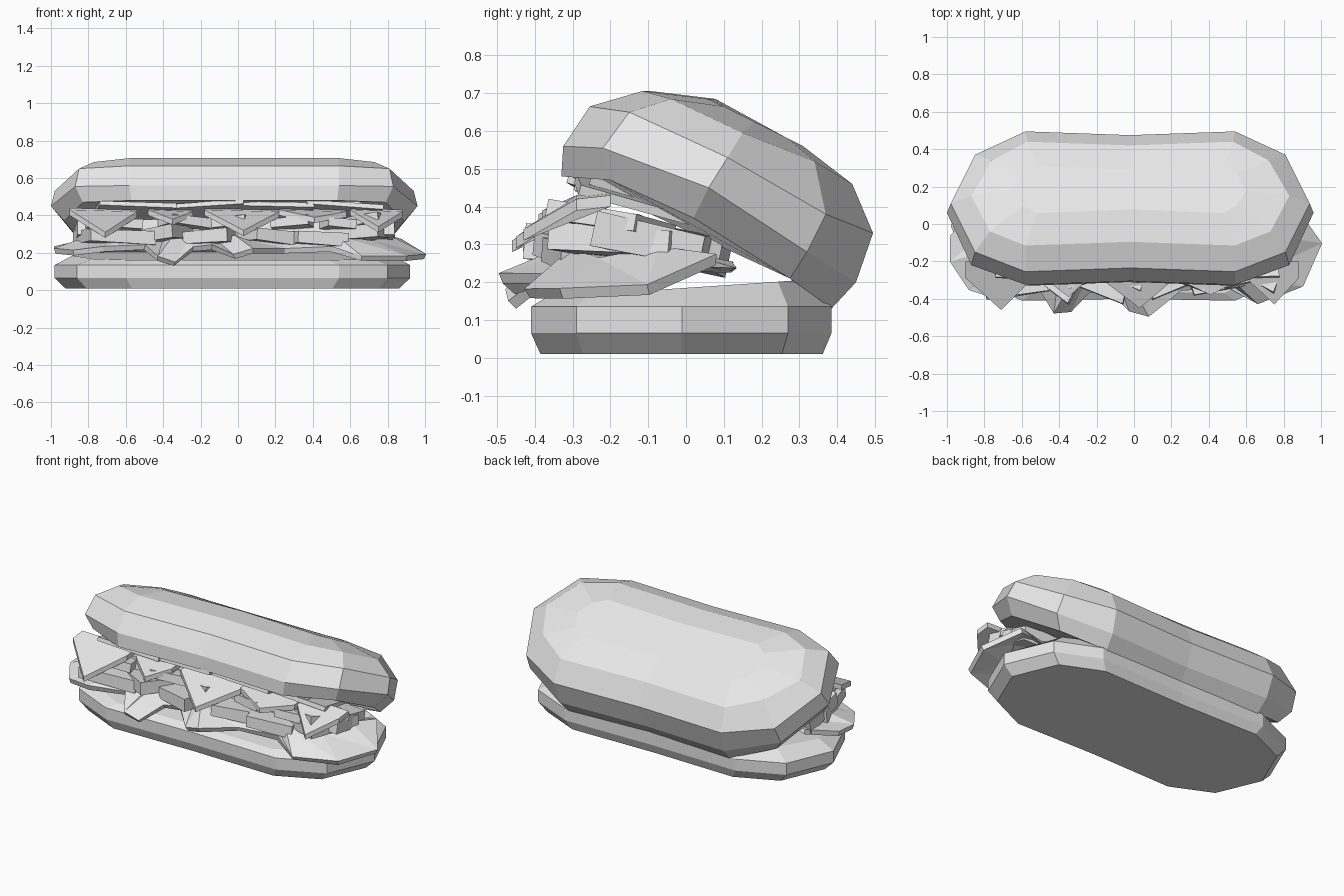
import bpy, bmesh
from math import radians
from mathutils import Euler, Vector

if "Cube" in bpy.data.objects:
    bpy.data.objects.remove(bpy.data.objects["Cube"])

grey = bpy.data.materials.new("light_grey")
grey.use_nodes = True
grey.diffuse_color = (0.8, 0.8, 0.8, 1)
grey.node_tree.nodes["Principled BSDF"].inputs["Base Color"].default_value = grey.diffuse_color


def finish(name, bm):
    bmesh.ops.recalc_face_normals(bm, faces=bm.faces)
    mesh = bpy.data.meshes.new(name)
    bm.to_mesh(mesh)
    bm.free()
    mesh.materials.append(grey)
    obj = bpy.data.objects.new(name, mesh)
    bpy.context.collection.objects.link(obj)
    return obj


def bun(name, rings, shift, dent):
    """Loft mirrored half rings, each running from front to back, with a dented middle."""
    bm = bmesh.new()
    loops = []
    for half in rings:
        (_, fy, fz), (_, by, bz) = half[0], half[-1]
        points = [(0, fy + dent, fz)] + half + [(0, by - dent, bz)]
        points += [(-x, y, z) for x, y, z in reversed(half)]
        loops.append([bm.verts.new((x + shift, y, z)) for x, y, z in points])
    for low, high in zip(loops, loops[1:]):
        for i in range(len(low)):
            j = (i + 1) % len(low)
            bm.faces.new((low[i], low[j], high[j], high[i]))
    bm.faces.new(loops[0])
    bm.faces.new(loops[-1])
    return finish(name, bm)


def slab(name, centre, size, turn):
    """Tapered, turned block."""
    bm = bmesh.new()
    bmesh.ops.create_cube(bm, size=1)
    rot = Euler([radians(a) for a in turn]).to_matrix()
    for v in bm.verts:
        taper = 0.9 if v.co.x * v.co.y > 0 else 1.05
        v.co = rot @ Vector([c * s * taper for c, s in zip(v.co, size)]) + Vector(centre)
    return finish(name, bm)


def leaf(name, points, thickness):
    """Flat polygon pulled straight down into a thin leaf."""
    bm = bmesh.new()
    top = bm.faces.new([bm.verts.new(p) for p in points])
    out = bmesh.ops.extrude_face_region(bm, geom=[top], use_keep_orig=True)
    for v in out["geom"]:
        if isinstance(v, bmesh.types.BMVert):
            v.co.z -= thickness
    return finish(name, bm)


# Bottom bun: one outline, scaled at each level
outline = [(0.57, -0.41), (0.83, -0.29), (0.95, -0.01), (0.83, 0.27), (0.57, 0.385)]
levels = [(0.94, 0.01, 0), (1, 0.065, 0), (1, 0.135, 0), (0.9, 0.185, 0.06)]
bun("bottom_bun", [[(x * s, y * s, z + y * tilt) for x, y in outline]
                   for s, z, tilt in levels], -0.03, 0.01)

# Top bun: tilted rings from the underside to the crown
bun("top_bun", [
    [(0.55, -0.33, 0.48), (0.81, -0.2, 0.47), (0.91, 0.02, 0.37), (0.78, 0.275, 0.21), (0.54, 0.385, 0.13)],
    [(0.56, -0.325, 0.56), (0.85, -0.22, 0.555), (0.98, 0.06, 0.45), (0.84, 0.32, 0.28), (0.55, 0.45, 0.2)],
    [(0.56, -0.255, 0.665), (0.83, -0.15, 0.65), (0.96, 0.11, 0.53), (0.83, 0.37, 0.38), (0.56, 0.495, 0.33)],
    [(0.56, -0.115, 0.706), (0.75, -0.04, 0.685), (0.85, 0.15, 0.595), (0.74, 0.34, 0.52), (0.55, 0.44, 0.46)],
    [(0.5, 0.058, 0.685), (0.57, 0.1, 0.665), (0.62, 0.18, 0.625), (0.57, 0.27, 0.58), (0.5, 0.31, 0.56)],
], -0.02, 0.02)

# Lower lettuce: wavy rim rising to an inner ridge, then to the core
rim = [(0.87, 0.08, 0.26), (1, -0.1, 0.18), (0.9, -0.33, 0.17), (0.66, -0.42, 0.17),
       (0.5, -0.34, 0.22), (0.25, -0.35, 0.21), (0.08, -0.49, 0.21), (-0.02, -0.46, 0.18),
       (-0.14, -0.35, 0.23), (-0.24, -0.36, 0.22), (-0.34, -0.46, 0.14), (-0.43, -0.47, 0.17),
       (-0.5, -0.36, 0.23), (-0.72, -0.4, 0.22), (-0.88, -0.35, 0.2), (-0.98, -0.2, 0.21),
       (-0.98, -0.06, 0.22), (-0.85, 0.08, 0.25)]
bm = bmesh.new()
rows = [[bm.verts.new(p) for p in rim],
        [bm.verts.new((x * 0.8, y * 0.7, 0.25 + 0.03 * (i % 2))) for i, (x, y, z) in enumerate(rim)],
        [bm.verts.new((x * 0.65, 0.12, 0.24)) for x, y, z in rim]]
for a, b in zip(rows, rows[1:]):
    for i in range(len(rim) - 1):
        bm.faces.new((a[i], a[i + 1], b[i + 1]))
        bm.faces.new((a[i], b[i + 1], b[i]))
lettuce = finish("lower_lettuce", bm)
solid = lettuce.modifiers.new("thickness", "SOLIDIFY")
solid.thickness = 0.03
solid.offset = 0

# Filling core between the buns
slab("filling_core", (-0.03, -0.06, 0.3), (1.4, 0.34, 0.1), (-12, 0, 0))

# Meat slices in a staggered row
for i, (x, y, z, w, tip) in enumerate([
        (-0.66, -0.22, 0.28, 0.36, 3), (-0.38, -0.2, 0.29, 0.28, -8), (-0.14, -0.22, 0.28, 0.26, -4),
        (0.14, -0.21, 0.28, 0.28, 7), (0.4, -0.2, 0.27, 0.28, 4), (0.65, -0.14, 0.3, 0.32, -5)]):
    slab(f"meat_slice_{i + 1}", (x, y, z), (w, 0.34, 0.07), (-3, tip, 4 * tip))

# Vegetable chunks above the meat
for i, (x, z, w, tip) in enumerate([
        (-0.68, 0.345, 0.28, 4), (-0.3, 0.355, 0.24, 8), (-0.02, 0.35, 0.2, -6),
        (0.3, 0.35, 0.22, -5), (0.55, 0.34, 0.24, 6), (0.7, 0.36, 0.22, -8)]):
    slab(f"vegetable_chunk_{i + 1}", (x, -0.2, z), (w, 0.26, 0.05), (-8, tip, 3 * tip))

# End slices that show at both sides
for side, x in (("left", 0.7), ("right", -0.74)):
    slab(f"{side}_end_slice", (x, -0.09, 0.31), (0.26, 0.3, 0.09), (-12, 0, 0))

# Thin cheese slices tucked under the top bun
for i, (x, tip) in enumerate([(-0.56, 3), (-0.18, -3), (0.18, 2), (0.54, 5)]):
    slab(f"cheese_slice_{i + 1}", (x, -0.13, 0.415), (0.42, 0.34, 0.025), (-16, tip, tip))
slab("upper_filling", (-0.03, -0.1, 0.43), (1.3, 0.3, 0.05), (-20, 0, 0))

# Upper lettuce points hanging over the front
for i, (x, w, drop) in enumerate([(-0.72, 0.18, 0.12), (-0.36, 0.12, 0.05), (0.02, 0.2, 0.11),
                                  (0.4, 0.18, 0.04), (0.74, 0.14, 0.09)]):
    leaf(f"upper_lettuce_{i + 1}",
         [(x - w, -0.2, 0.44), (x - w, -0.29, 0.43), (x + 0.01, -0.34 - drop, 0.43 - drop),
          (x + w, -0.29, 0.42), (x + w, -0.2, 0.43)], 0.03)
